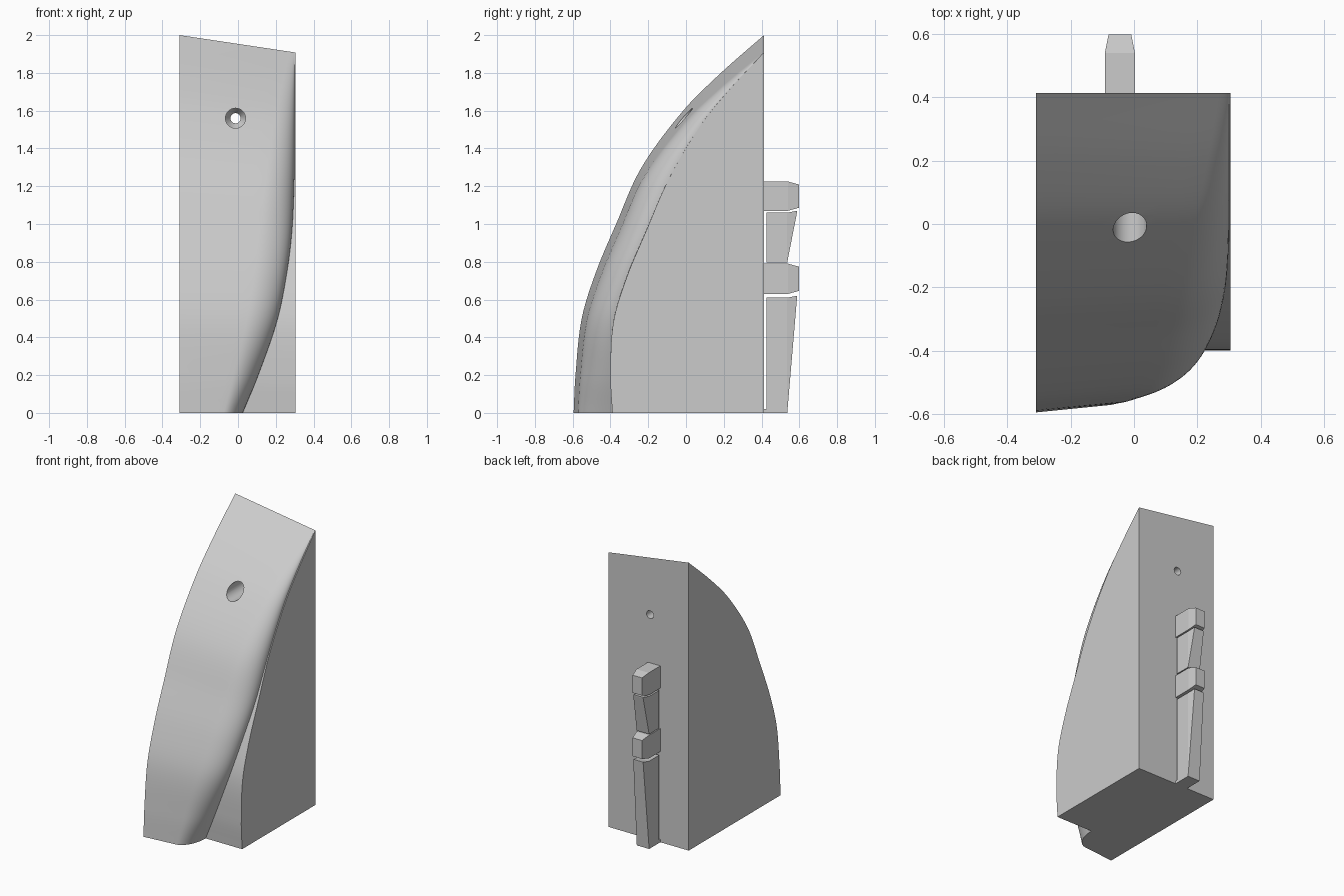
import bpy, bmesh, math

cube = bpy.data.objects.get("Cube")
if cube:
    bpy.data.objects.remove(cube, do_unlink=True)

grey = bpy.data.materials.new("plain_grey")
grey.use_nodes = True
GREY = (0.6, 0.6, 0.6, 1)
grey.diffuse_color = GREY
grey.node_tree.nodes["Principled BSDF"].inputs["Base Color"].default_value = GREY

LEFT, SIDE, BACK = -0.31, 0.305, 0.413


def loft(name, rings):
    """Skin a list of equal rings of points and cap both ends."""
    bm = bmesh.new()
    rows = [[bm.verts.new(p) for p in ring] for ring in rings]
    n = len(rows[0])
    for a, b in zip(rows, rows[1:]):
        for i in range(n):
            j = (i + 1) % n
            bm.faces.new((a[i], a[j], b[j], b[i]))
    bm.faces.new(rows[0])
    bm.faces.new(rows[-1])
    return finish(name, bm)


def finish(name, bm):
    bmesh.ops.recalc_face_normals(bm, faces=bm.faces)
    mesh = bpy.data.meshes.new(name)
    bm.to_mesh(mesh)
    bm.free()
    mesh.materials.append(grey)
    obj = bpy.data.objects.new(name, mesh)
    bpy.context.collection.objects.link(obj)
    return obj


# Body stations: height fraction, front y, notch y, bulge edge x, rounding width
STATIONS = [
    (0, -.595, -.39, .025, .1),
    (.1, -.585, -.4, .105, .13),
    (.25, -.552, -.385, .205, .16),
    (.375, -.475, -.315, .255, .17),
    (.5, -.37, -.215, .285, .17),
    (.65, -.235, -.09, .298, .15),
    (.8, -.015, .08, .3, .11),
    (.9, .185, .235, .3, .07),
    (1, BACK, BACK, .3, .03),
]


def station(s):
    """Smooth interpolation through the stations."""
    k = max(i for i in range(len(STATIONS) - 1) if STATIONS[i][0] <= s)
    p, q = STATIONS[k], STATIONS[k + 1]
    before = STATIONS[max(k - 1, 0)]
    after = STATIONS[min(k + 2, len(STATIONS) - 1)]
    h = q[0] - p[0]
    t = (s - p[0]) / h
    out = []
    for c in range(1, 5):
        m0 = (q[c] - before[c]) / (q[0] - before[0]) * h
        m1 = (after[c] - p[c]) / (after[0] - p[0]) * h
        out.append(p[c] * (1 + 2 * t) * (1 - t) ** 2 + m0 * t * (1 - t) ** 2
                   + q[c] * t * t * (3 - 2 * t) + m1 * t * t * (t - 1))
    return out


def front_section(s):
    """Front outline at one height: sloped face, rounded bulge, notch floor."""
    y, notch, edge, width = station(s)
    lean = 0.1 * (1 - s)
    face = lambda x: y + lean * (x - LEFT)
    start = edge - width
    pts = [(LEFT + (start - LEFT) * i / 8, face(LEFT + (start - LEFT) * i / 8))
           for i in range(8)]
    for i in range(15):
        a = math.pi / 2 * i / 14
        x = start + width * math.sin(a)
        drop = (1 - math.cos(a))
        pts.append((x, face(x) + (notch - face(x)) * drop))
    pts += [(edge + (SIDE - edge) * i / 3, notch) for i in range(1, 4)]
    return pts


# Wedge-shaped body
bm = bmesh.new()
ROWS = 56
fronts, backs = [], []
for r in range(ROWS + 1):
    s = r / ROWS
    section = front_section(s)
    height = lambda x: s * (2 - 0.15 * (x - LEFT))
    fronts.append([bm.verts.new((x, y, height(x))) for x, y in section])
    if r == ROWS:
        backs.append(fronts[-1])
    else:
        backs.append([bm.verts.new((x, BACK, height(x))) for x, y in section])
for r in range(ROWS):
    for grid in (fronts, backs):
        a, b = grid[r], grid[r + 1]
        for i in range(len(a) - 1):
            bm.faces.new((a[i], a[i + 1], b[i + 1], b[i]))
    for end in (0, -1):
        corners = (fronts[r][end], backs[r][end], backs[r + 1][end], fronts[r + 1][end])
        bm.faces.new(list(dict.fromkeys(corners)))
bm.faces.new(fronts[0] + backs[0][::-1])
body = finish("wedge_body", bm)

# Stepped screw hole through the body
bore = [(-.7, .053), (.22, .053), (.26, .027), (.6, .027)]
cutter = loft("hole_cutter", [
    [(-.013 + rad * math.cos(math.tau * i / 32), y, 1.56 + rad * math.sin(math.tau * i / 32))
     for i in range(32)] for y, rad in bore])
cutter.hide_render = True
cut = body.modifiers.new("screw_hole", "BOOLEAN")
cut.operation = "DIFFERENCE"
cut.solver = "EXACT"
cut.object = cutter
bpy.ops.object.select_all(action="DESELECT")
bpy.context.view_layer.objects.active = body
body.select_set(True)
bpy.ops.object.modifier_apply(modifier=cut.name)
bpy.data.objects.remove(cutter, do_unlink=True)
bpy.ops.object.shade_smooth_by_angle(angle=math.radians(30))


# Hooks and wedges on the back, narrowing towards their outer faces
def back_part(name, sections):
    rings = []
    for y, low, high in sections:
        inset = max(0, y - .54) * .2
        a, b = -.092 + inset, .003 - inset
        rings.append([(a, y, low), (b, y, low), (b, y, high), (a, y, high)])
    return loft(name, rings)


for label, low, high in (("upper", 1.07, 1.225), ("lower", .63, .79)):
    back_part(label + "_hook", [(BACK - .005, low, high), (.54, low, high),
                                (.598, low + .016, high - .016)])
for label, low, high in (("upper", .797, 1.06), ("lower", 0, .61)):
    back_part(label + "_wedge", [(.426, low, high), (.536, low, high),
                                 (.588, high + .003, high + .01)])
back_part("wedge_foot", [(BACK - .005, 0, .02), (.43, 0, .02)])
